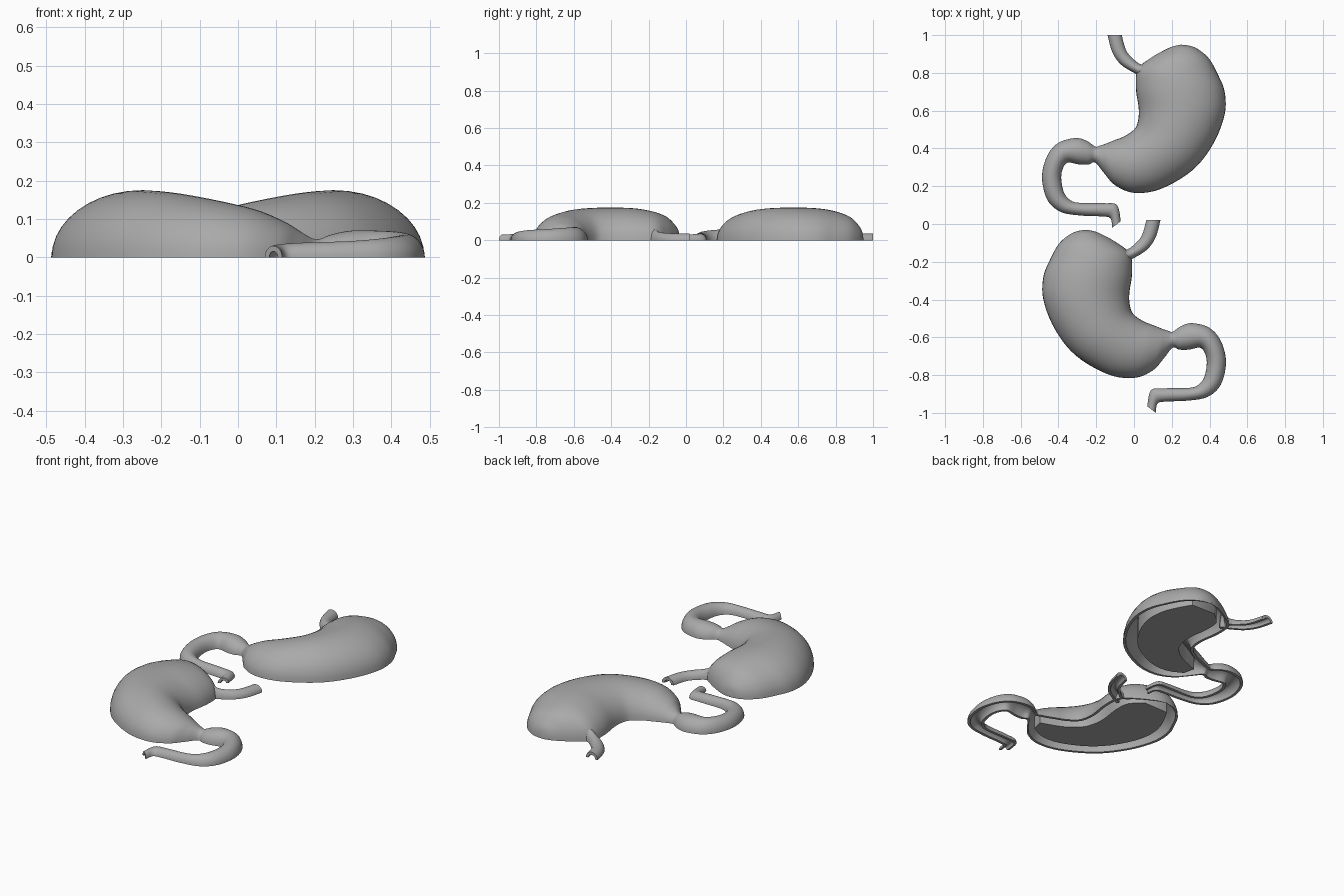
import bpy, bmesh, math
from mathutils import Vector

cube = bpy.data.objects.get("Cube")
if cube:
    bpy.data.objects.remove(cube)

grey = bpy.data.materials.new("soft_grey")
grey.use_nodes = True
tone = (0.4, 0.4, 0.4, 1)
grey.diffuse_color = tone
grey.node_tree.nodes["Principled BSDF"].inputs["Base Color"].default_value = tone

WALL = 0.016
ARC = 20

# Each section: inner-curve point, outer-curve point, height
stomach = [
    (.247, .949, .253, .949, .006), (.205, .94, .305, .941, .05),
    (.16, .92, .35, .918, .085), (.09, .88, .40, .872, .125),
    (.02, .82, .445, .79, .153), (.01, .72, .48, .70, .17),
    (.025, .61, .48, .58, .175), (.02, .54, .42, .425, .173),
    (.0, .50, .31, .285, .165), (-.05, .465, .14, .185, .145),
    (-.10, .445, .0, .165, .122), (-.15, .425, -.10, .205, .09),
    (-.18, .415, -.155, .265, .064), (-.205, .41, -.205, .325, .047)]
intestine = [
    (-.25, .44, -.24, .315, .06), (-.31, .455, -.29, .315, .07),
    (-.40, .43, -.35, .325, .069), (-.46, .36, -.378, .29, .066),
    (-.487, .25, -.385, .235, .06), (-.46, .13, -.37, .165, .055),
    (-.39, .065, -.335, .125, .048), (-.285, .045, -.285, .112, .042),
    (-.17, .04, -.16, .11, .038), (-.125, .03, -.09, .10, .034),
    (-.115, -.02, -.07, .015, .03)]
gullet = [
    (-.14, 1.0, -.065, 1.0, .036), (-.115, .91, -.042, .92, .037),
    (-.07, .845, -.005, .875, .04), (.0, .80, .04, .845, .05),
    (.05, .775, .08, .865, .08)]


def smooth_sections(rows, steps=5):
    """Catmull-Rom interpolation of the section rows."""
    rows = [Vector(r) for r in rows]
    out = []
    for i in range(len(rows) - 1):
        a, b, c, d = (rows[max(0, min(len(rows) - 1, i + k))] for k in (-1, 0, 1, 2))
        for s in range(steps):
            t = s / steps
            out.append(b + 0.5 * t * (c - a + t * (2 * a - 5 * b + 4 * c - d
                                                   + t * (3 * (b - c) + d - a))))
    return out + [rows[-1]]


def finish(name, bm, place):
    for v in bm.verts:
        v.co = place(v.co)
    bmesh.ops.recalc_face_normals(bm, faces=bm.faces)
    mesh = bpy.data.meshes.new(name)
    bm.to_mesh(mesh)
    bm.free()
    mesh.materials.append(grey)
    ob = bpy.data.objects.new(name, mesh)
    bpy.context.collection.objects.link(ob)
    bpy.ops.object.select_all(action='DESELECT')
    ob.select_set(True)
    bpy.context.view_layer.objects.active = ob
    bpy.ops.object.shade_smooth_by_angle(angle=math.radians(40))


def half_shell(name, rows, place):
    """Loft a hollow half tube, open at the bottom."""
    bm = bmesh.new()
    rings = []
    for r in smooth_sections(rows):
        a, b, h = Vector((r[0], r[1], 0)), Vector((r[2], r[3], 0)), r[4]
        mid, half = (a + b) / 2, (b - a) / 2
        t = min(WALL, half.length * 0.5, h * 0.5)
        loop = []
        for thick, order in ((0, range(ARC + 1)), (t, range(ARC, -1, -1))):
            side = half * (1 - thick / half.length)
            for k in order:
                ang = math.pi * k / ARC
                z = (h - thick) * math.sin(ang)
                loop.append(bm.verts.new(mid - side * math.cos(ang) + Vector((0, 0, z))))
        rings.append(loop)
    n = len(rings[0])
    for p, q in zip(rings, rings[1:]):
        for k in range(n):
            j = (k + 1) % n
            bm.faces.new((p[k], p[j], q[j], q[k]))
    # end walls
    for ring in (rings[0], rings[-1]):
        for k in range(ARC):
            bm.faces.new((ring[k], ring[k + 1], ring[n - 2 - k], ring[n - 1 - k]))
    finish(name, bm, place)


def core_block(name, rows, place, inset=0.08):
    """Upright block inside the stomach, reaching up into the wall."""
    bm = bmesh.new()
    left, right = [], []
    for r in smooth_sections(rows, 3):
        a, b, h = Vector((r[0], r[1], 0)), Vector((r[2], r[3], 0)), r[4]
        mid, half = (a + b) / 2, (b - a) / 2
        f = 1 - min(inset / half.length, 0.7)
        z = Vector((0, 0, h * math.sqrt(1 - f * f) - WALL / 2))
        for sign, side in ((-1, left), (1, right)):
            foot = mid + half * f * sign
            side.append((bm.verts.new(foot), bm.verts.new(foot + z)))
    loop = left + right[::-1]
    for p, q in zip(loop, loop[1:] + loop[:1]):
        bm.faces.new((p[0], q[0], q[1], p[1]))
    for p, q, s, t in zip(left, left[1:], right[1:], right):
        bm.faces.new((p[0], q[0], s[0], t[0]))
        bm.faces.new((p[1], q[1], s[1], t[1]))
    finish(name, bm, place)


# Two mirrored halves, one behind the other
halves = {
    "back": lambda v: Vector((v.x, v.y, v.z)),
    "front": lambda v: Vector((-v.x, v.y - 0.98, v.z)),
}
for label, place in halves.items():
    half_shell(label + "_stomach_and_intestine", stomach + intestine, place)
    half_shell(label + "_gullet", gullet, place)
    core_block(label + "_core", stomach[3:12], place)
